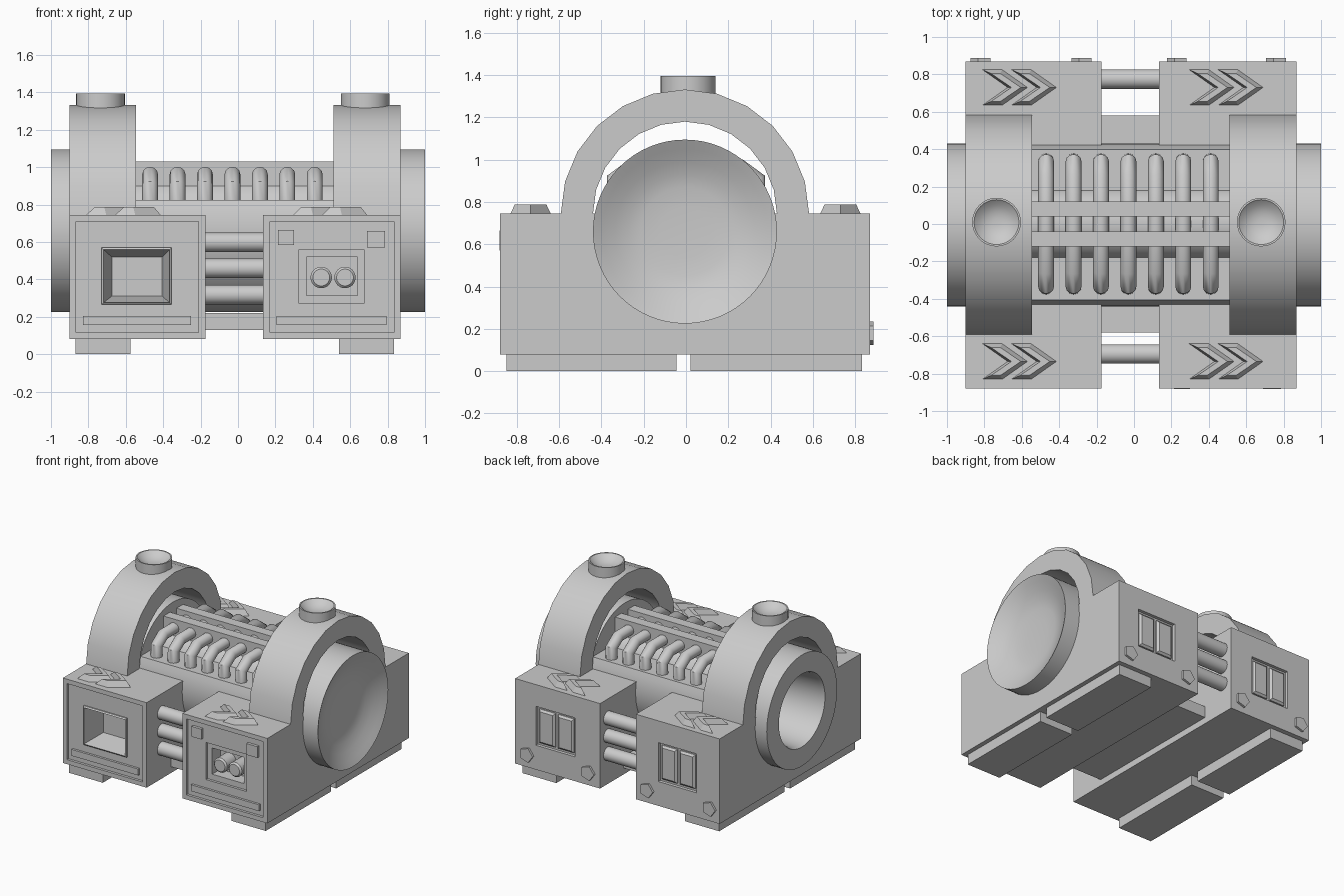
import bpy, bmesh
from math import sin, cos, pi, radians

if "Cube" in bpy.data.objects:
    bpy.data.objects.remove(bpy.data.objects["Cube"])

CY, CZ, R = -0.005, 0.66, 0.435   # main tube axis and radius


def loft(name, rings, smooth=False):
    """Skin a list of equal-length point rings and cap both ends."""
    bm = bmesh.new()
    vs = [[bm.verts.new(p) for p in r] for r in rings]
    n = len(vs[0])
    for a, b in zip(vs, vs[1:]):
        for i in range(n):
            j = (i + 1) % n
            bm.faces.new((a[i], a[j], b[j], b[i]))
    bm.faces.new(vs[0][::-1])
    bm.faces.new(vs[-1])
    bmesh.ops.recalc_face_normals(bm, faces=bm.faces)
    me = bpy.data.meshes.new(name)
    bm.to_mesh(me)
    bm.free()
    ob = bpy.data.objects.new(name, me)
    bpy.context.collection.objects.link(ob)
    if smooth:
        activate(ob)
        bpy.ops.object.shade_smooth_by_angle(angle=radians(30))
    return ob


def activate(ob):
    bpy.ops.object.select_all(action='DESELECT')
    ob.select_set(True)
    bpy.context.view_layer.objects.active = ob


def circ(axis, a, u, v, r, n=32, start=0.0):
    """Ring of points around an axis at position a, centred on (u, v)."""
    pts = []
    for i in range(n):
        t = start + 2 * pi * i / n
        p, q = u + r * cos(t), v + r * sin(t)
        pts.append({'x': (a, p, q), 'y': (p, a, q), 'z': (p, q, a)}[axis])
    return pts


def rect(x0, x1, z0, z1, y, d=0.0):
    return [(x0 + d, y, z0 + d), (x1 - d, y, z0 + d), (x1 - d, y, z1 - d), (x0 + d, y, z1 - d)]


def box(name, x0, x1, y0, y1, z0, z1):
    return loft(name, [rect(x0, x1, z0, z1, y0), rect(x0, x1, z0, z1, y1)])


def cut(target, cutter):
    cutter.hide_render = True
    m = target.modifiers.new("cut", 'BOOLEAN')
    m.operation, m.solver, m.object = 'DIFFERENCE', 'EXACT', cutter
    activate(target)
    bpy.ops.object.modifier_apply(modifier=m.name)
    bpy.data.objects.remove(cutter)


# Side housings: block, arch, feet, cap, arrows, back details
sides = [
    dict(n="left", x=(-0.90, -0.175), arch=(-0.90, -0.545), foot=(-0.87, -0.575), cap=-0.735,
         arrow=-0.81, panel=(-0.70, -0.37), nuts=(-0.815, -0.275)),
    dict(n="right", x=(0.135, 0.87), arch=(0.51, 0.87), foot=(0.54, 0.835), cap=0.68,
         arrow=0.295, panel=(0.35, 0.69), nuts=(0.235, 0.765)),
]
chev_low = [(0, .095), (.105, .095), (.24, 0), (.105, -.095), (0, -.095), (.135, 0)]
chev_top = [(.045, .075), (.095, .075), (.205, 0), (.095, -.075), (.045, -.075), (.155, 0)]
blocks = {}
for s in sides:
    n, (x0, x1) = s["n"], s["x"]
    b = blocks[n] = box(n + "_block", x0, x1, -0.88, 0.87, 0.08, 0.745)
    cut(b, loft("c", [circ('x', x, CY, CZ, R - .001, 64) for x in (x0 - .1, x1 + .1)]))
    # shallow front inset leaving a thin rim
    cut(b, box("c", x0 + .035, x1 - .037, -1, -0.86, .115, .71))
    # twin back panels in a recess
    p0, p1 = s["panel"]
    cut(b, box("c", p0, p1, 0.845, 1, .27, .575))
    mid = (p0 + p1) / 2
    for a, c in ((p0 + .02, mid - .012), (mid + .012, p1 - .02)):
        loft(n + "_back_panel", [rect(a, c, .29, .555, .84), rect(a, c, .29, .555, .855),
                                 rect(a, c, .29, .555, .868, .015)])
    for x in s["nuts"]:
        loft(n + "_back_nut", [circ('y', y, x, .18, .058, 5, pi) for y in (.85, .887)])
    # half-ring arch
    arc = [(r, pi * i / 12) for r, seq in ((.587, range(13)), (.435, range(12, -1, -1))) for i in seq]
    prof = [(CY + r * cos(t), .745 + r * sin(t)) for r, t in arc]
    loft(n + "_arch", [[(x, y, z) for y, z in prof] for x in s["arch"]], True)
    # dished cap on the arch
    loft(n + "_arch_cap", [circ('z', z, s["cap"], .01, r) for r, z in
                           ((.13, 1.27), (.13, 1.395), (.12, 1.395), (.09, 1.368), (.05, 1.352), (.02, 1.348))], True)
    for y0, y1 in ((-.85, -.045), (.022, .832)):
        box(n + "_foot", *s["foot"], y0, y1, 0, .085)
    for yc in (-.735, .73):
        for dx in (0, .155):
            loft(n + "_arrow", [[(s["arrow"] + dx + u, yc + v, z) for u, v in pts]
                                for pts, z in ((chev_low, .735), (chev_low, .745), (chev_top, .788))])
    # lower front strip
    box(n + "_front_strip", x0 + .072, x1 - .075, -.878, -.85, .155, .205)

# Left front: framed tapered pocket
cut(blocks["left"], loft("c", [rect(-.73, -.355, .265, .57, -1), rect(-.73, -.355, .265, .57, -.835)]))
fr = loft("left_window_frame", [rect(-.73, -.355, .265, .57, -.83),
                                rect(-.73, -.355, .265, .57, -.87), rect(-.73, -.355, .265, .57, -.878, .01)])
for o in (blocks["left"], fr):
    cut(o, loft("c", [rect(-.72, -.365, .275, .56, -.95), rect(-.72, -.365, .275, .56, -.88),
                      rect(-.675, -.405, .31, .52, -.70)]))

# Right front: stepped pocket with two round buttons and corner studs
cut(blocks["right"], box("c", .325, .675, -1, -.84, .27, .56))
cut(blocks["right"], box("c", .365, .64, -1, -.74, .315, .52))
for x in (.445, .572):
    loft("round_button", [circ('y', -.73, x, .41, .057), circ('y', -.85, x, .41, .057),
                          circ('y', -.862, x, .41, .045)], True)
box("corner_stud", .215, .30, -.882, -.85, .585, .665)
box("corner_stud", .69, .785, -.882, -.85, .57, .658)

# Tube ends: open bore on the left, shallow dish on the right
loft("open_tube_end", [circ('x', x, CY, CZ, r, 64) for x, r in
                       ((-.58, .25), (-.97, .275), (-1, .285), (-1, R), (-.56, R))], True)
loft("dished_tube_end", [circ('x', x, CY, CZ, r, 64) for x, r in
                         ((.53, R), (1, R), (.995, .425), (.975, .39), (.945, .33),
                          (.92, .27), (.907, .21), (.902, .12), (.90, .04))], True)

# Middle body: cylinder with its top sliced flat, plus an inner core
a0 = 0.389
slice_pts = [(CY + R * cos(t), CZ + R * sin(t)) for t in
             [pi - a0 + i * (pi + 2 * a0) / 40 for i in range(41)]]
loft("middle_body", [[(x, y, z) for y, z in slice_pts] for x in (-.57, .54)], True)
loft("inner_core", [circ('x', x, 0, .74, .2, 32) for x in (-.57, .54)], True)
for y in (-.08, .08):
    box("clamp_rail", -.56, .53, y - .04, y + .04, .88, 1.03)

# Bent pipe ribs across the core
path = [(-.335, .80), (-.335, .905), (-.255, .961), (.255, .961), (.335, .905), (.335, .80)]
for i in range(7):
    cu = bpy.data.curves.new("pipe_rib", 'CURVE')
    cu.dimensions, cu.bevel_depth, cu.bevel_resolution, cu.use_fill_caps = '3D', .0425, 4, True
    sp = cu.splines.new('POLY')
    sp.points.add(len(path) - 1)
    for p, (y, z) in zip(sp.points, path):
        p.co = (-.47 + i * .1467, y, z, 1)
    ob = bpy.data.objects.new("pipe_rib", cu)
    bpy.context.collection.objects.link(ob)
    activate(ob)
    bpy.ops.object.convert(target='MESH')
    bpy.ops.object.shade_smooth_by_angle(angle=radians(40))

# Connecting rods and floor plate between the housings
for y in (-.695, .775):
    for z in (.318, .459, .598):
        loft("link_rod", [circ('x', x, y, z, .052) for x in (-.2, .16)], True)
box("floor_plate", -.2, .16, -.58, .58, .13, .22)
